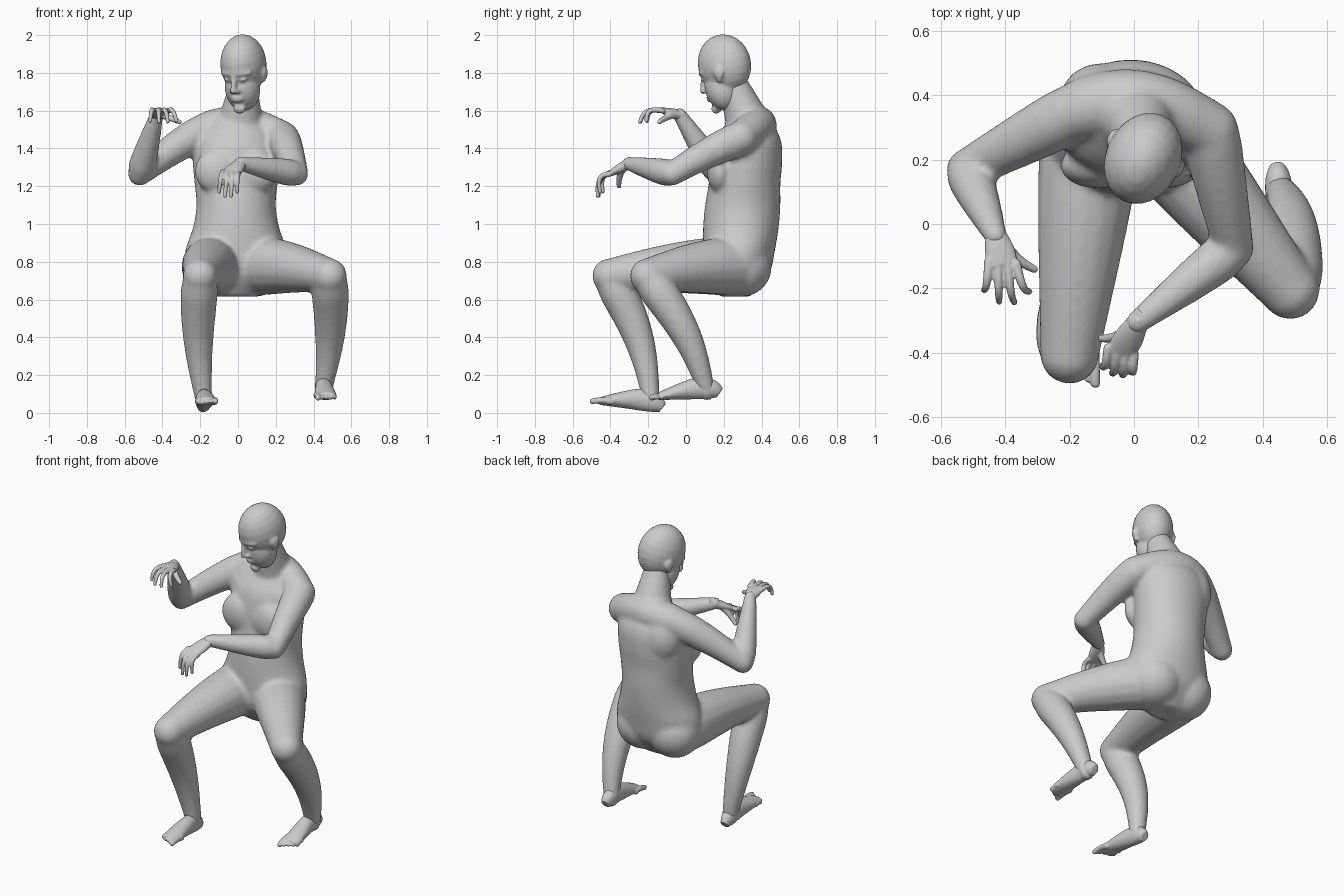
import bpy, bmesh, math
from mathutils import Vector, Matrix

if "Cube" in bpy.data.objects:
    bpy.data.objects.remove(bpy.data.objects["Cube"], do_unlink=True)

X, Y, Z = Matrix.Identity(3)
NONE = Vector()
grey = (0.6, 0.6, 0.6, 1)
clay = bpy.data.materials.new("clay grey")
clay.use_nodes = True
clay.diffuse_color = grey
clay.node_tree.nodes["Principled BSDF"].inputs["Base Color"].default_value = grey


def refine(rows, steps=3):
    """Catmull-Rom interpolation between neighbouring rows."""
    out = []
    last = len(rows) - 1
    for i in range(last):
        before, start = rows[max(i - 1, 0)], rows[i]
        end, after = rows[i + 1], rows[min(i + 2, last)]
        for step in range(steps):
            t = step / steps
            out.append([b + t / 2 * (c - a + t * (2 * a - 5 * b + 4 * c - d + t * (3 * (b - c) + d - a)))
                        for a, b, c, d in zip(before, start, end, after)])
    return out + [list(rows[-1])]


def tube(bm, rows, side=X, axis=None, sides=24):
    """Loft ellipses along rows of x, y, z, width (along side) and depth."""
    rows = refine(rows)
    centres = [Vector(row[:3]) for row in rows]
    last = len(rows) - 1
    rings = []
    for i, (centre, row) in enumerate(zip(centres, rows)):
        width, depth = row[3:]
        tangent = axis or (centres[min(i + 1, last)] - centres[max(i - 1, 0)]).normalized()
        u = (side - tangent * side.dot(tangent)).normalized()
        v = tangent.cross(u)
        angles = [math.tau * k / sides for k in range(sides)]
        rings.append([bm.verts.new(centre + u * width * math.cos(a) + v * depth * math.sin(a))
                      for a in angles])
    for low, high in zip(rings, rings[1:]):
        for k in range(sides):
            bm.faces.new((low[k - 1], low[k], high[k], high[k - 1]))
    bm.faces.new(rings[0][::-1])
    bm.faces.new(rings[-1])


def ball(bm, centre, radii):
    if not isinstance(radii, tuple):
        radii = (radii, radii, radii)
    place = Matrix.Translation(centre) @ Matrix.Diagonal((*radii, 1))
    bmesh.ops.create_uvsphere(bm, u_segments=24, v_segments=12, radius=1, matrix=place)


def limb(bm, start, end, r_start, r_end, swell=0.0, bow=NONE):
    """Round-ended taper; swell adds muscle near the start, bow bends the middle."""
    start, end = Vector(start), Vector(end)
    rows = []
    for i in range(9):
        t = i / 8
        centre = start.lerp(end, t) + bow * math.sin(math.pi * t)
        radius = r_start + (r_end - r_start) * t + swell * math.sin(math.pi * math.sqrt(t))
        rows.append((*centre, radius, radius))
    tube(bm, rows, (end - start).orthogonal(), sides=16)
    ball(bm, start, r_start)
    ball(bm, end, r_end)


def finish(bm, name, voxel, smoothing):
    """Fuse the overlapping forms into one soft skin."""
    bmesh.ops.recalc_face_normals(bm, faces=bm.faces)
    mesh = bpy.data.meshes.new(name)
    bm.to_mesh(mesh)
    bm.free()
    mesh.materials.append(clay)
    for face in mesh.polygons:
        face.use_smooth = True
    obj = bpy.data.objects.new(name, mesh)
    bpy.context.collection.objects.link(obj)
    fuse = obj.modifiers.new("fuse", 'REMESH')
    fuse.mode = 'VOXEL'
    fuse.voxel_size = voxel
    fuse.use_smooth_shade = True
    soft = obj.modifiers.new("soften", 'SMOOTH')
    soft.factor = 0.5
    soft.iterations = smoothing


# Torso: evenly spaced sections from seat to collar
body = bmesh.new()
widths = (.12, .26, .27, .23, .21, .22, .23, .22, .11)
depths = (.08, .17, .19, .2, .2, .19, .19, .17, .09)
tube(body, [(-.01, .26 + .01 * i, .615 + .12 * i, w, d)
            for i, (w, d) in enumerate(zip(widths, depths))], axis=Z, sides=32)
for s in (-1, 1):
    ball(body, (s * .1 - .01, .18, 1.28), (.12, .07, .12))
    ball(body, (s * .11 - .02, .295, .775), .16)

# Shoulder girdle, shoulder blade and neck
left_shoulder, right_shoulder = (.235, .29, 1.455), (-.2, .34, 1.485)
limb(body, right_shoulder, left_shoulder, .09, .09, .01, .065 * Y + .055 * Z)
ball(body, (-.1, .385, 1.4), (.13, .115, .16))
limb(body, (.01, .34, 1.5), (.03, .25, 1.75), .13, .073)

# Legs and arms, joint by joint
for s, hip, knee, ankle in ((1, (.07, .3, .78), (.485, -.205, .725), (.45, .11, .11)),
                            (-1, (-.13, .3, .78), (-.2, -.405, .725), (-.18, -.185, .06))):
    limb(body, hip, knee, .145, .092, .02, .015 * Z)
    limb(body, knee, ankle, .088, .045, .018, .02 * s * X + .045 * Y)
for shoulder, elbow, wrist in ((left_shoulder, (.31, -.075, 1.265), (.01, -.305, 1.32)),
                               (right_shoulder, (-.52, .17, 1.265), (-.43, -.035, 1.58))):
    limb(body, shoulder, elbow, .09, .063, .005, .01 * Z)
    limb(body, elbow, wrist, .063, .037, .013)
finish(body, "body", .012, 10)

# Head: cranium, jaw and chin
head = bmesh.new()
ball(head, (0, .015, .04), (.117, .146, .16))
ball(head, (0, -.035, -.075), (.095, .092, .124))
ball(head, (0, -.105, -.17), (.035, .022, .026))

# Face: nose, lips, brows, eyes, nostrils, ears
limb(head, (0, -.12, .025), (0, -.148, -.056), .012, .017)
for z in (-.1, -.117):
    ball(head, (0, -.122, z), (.034, .014, .009))
for s in (-1, 1):
    limb(head, (0, -.124, .03), (s * .08, -.09, .025), .01, .01, bow=-.01 * Y)
    ball(head, (s * .044, -.11, -.004), (.021, .013, .012))
    ball(head, (s * .018, -.136, -.064), .012)
    ball(head, (s * .115, .018, -.008), (.014, .03, .034))
    ball(head, (s * .105, .008, -.04), (.014, .017, .02))
bmesh.ops.transform(head, verts=head.verts, matrix=(
    Matrix.Translation((.028, .202, 1.803)) @ Matrix.Rotation(math.radians(-25), 4, 'Z')
    @ Matrix.Rotation(math.radians(18), 4, 'X')))
finish(head, "head", .008, 4)


def hand(name, wrist, knuckles, tips, reach, thumb):
    """Flat palm, four curled fingers spread between two ends, and a thumb."""
    bm = bmesh.new()
    wrist = Vector(wrist)
    index, little = map(Vector, knuckles)
    index_tip, little_tip = map(Vector, tips)
    across = (little - index).normalized()
    middle = (index + little) / 2
    tube(bm, [(*wrist.lerp(middle, t), w, d) for t, w, d in
              ((-.3, .024, .022), (.1, .035, .028), (.6, .047, .024), (1.1, .045, .014))], across)
    for i in range(4):
        t = i / 3
        tip = index_tip.lerp(little_tip, t) + Vector(reach) * math.sin(math.pi * t)
        limb(bm, index.lerp(little, t), tip, .015, .01, bow=.025 * (Z - Y))
    limb(bm, wrist.lerp(index, .3), thumb, .021, .012, bow=-.01 * Y)
    finish(bm, name, .005, 2)


hand("left_hand", (.015, -.3, 1.32), ((-.08, -.385, 1.275), (0, -.405, 1.265)),
     ((-.1, -.44, 1.17), (-.005, -.455, 1.17)), (0, -.02, -.025), (-.1, -.355, 1.2))
hand("right_hand", (-.43, -.03, 1.575), ((-.365, -.125, 1.6), (-.45, -.115, 1.6)),
     ((-.325, -.21, 1.545), (-.465, -.205, 1.545)), (0, -.04, -.005), (-.31, -.14, 1.54))


def foot(name, heel, toe, medial):
    """Foot from heel to ball along the sole, with five toes."""
    bm = bmesh.new()
    heel, toe = Vector(heel), Vector(toe)
    tube(bm, [(*(heel.lerp(toe, t) + Z * d), w, d) for t, w, d in
              ((0, .025, .03), (.1, .04, .05), (.3, .045, .058), (.6, .054, .04), (.86, .054, .02))])
    for i in range(5):
        shift = X * medial * (.046 - .023 * i)
        r = .013 if i else .018
        limb(bm, heel.lerp(toe, .7) + shift + Z * .025,
             heel.lerp(toe, .96 - .035 * i) + shift + Z * .014, r, r * .85, bow=.006 * Z)
    finish(bm, name, .006, 2)


foot("left_foot", (.445, .178, .075), (.47, -.198, .066), -1)
foot("right_foot", (-.185, -.125, -.004), (-.165, -.51, .05), 1)
